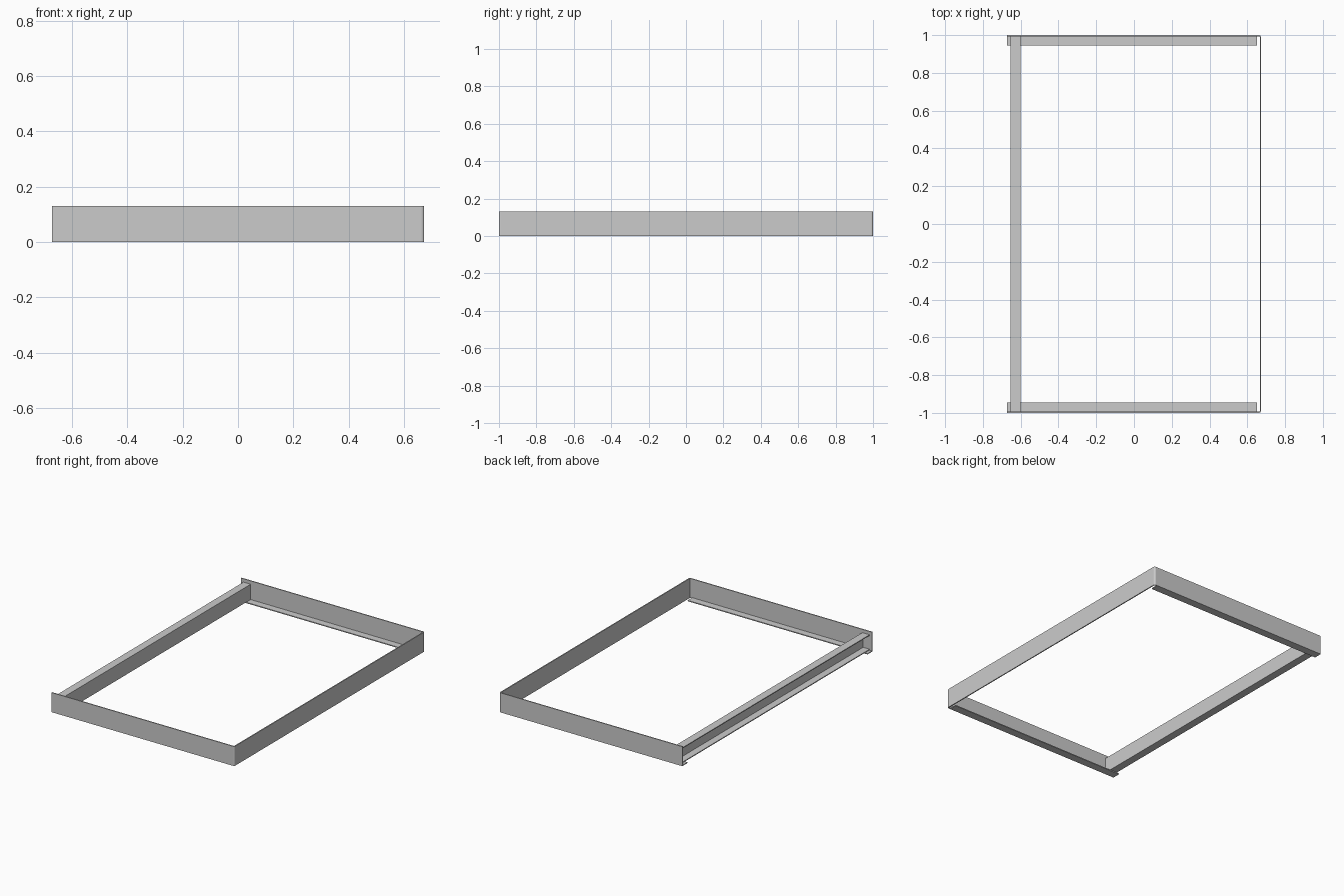
import bpy, bmesh, math
from mathutils import Vector

if "Cube" in bpy.data.objects:
    bpy.data.objects.remove(bpy.data.objects["Cube"])

X, Y, H = 0.673, 1.0, 0.13   # half width, half length, wall height
T = 0.007                    # sheet thickness

grey = bpy.data.materials.new("light grey metal")
grey.diffuse_color = (0.6, 0.6, 0.6, 1)
grey.use_nodes = True
grey.node_tree.nodes["Principled BSDF"].inputs["Base Color"].default_value = grey.diffuse_color


def prism(name, profile, offset):
    """Extrude a closed 3D profile along an offset vector."""
    bm = bmesh.new()
    face = bm.faces.new([bm.verts.new(p) for p in profile])
    res = bmesh.ops.extrude_face_region(bm, geom=[face])
    verts = [v for v in res["geom"] if isinstance(v, bmesh.types.BMVert)]
    bmesh.ops.translate(bm, verts=verts, vec=Vector(offset))
    bmesh.ops.recalc_face_normals(bm, faces=bm.faces)
    me = bpy.data.meshes.new(name)
    bm.to_mesh(me)
    bm.free()
    me.materials.append(grey)
    ob = bpy.data.objects.new(name, me)
    bpy.context.collection.objects.link(ob)
    return ob


def arc(cx, cy, r, a0, a1, n=4):
    return [(cx + r * math.cos(math.radians(a0 + (a1 - a0) * i / n)),
             cy + r * math.sin(math.radians(a0 + (a1 - a0) * i / n)))
            for i in range(n + 1)]


# Bent U-shaped outer wall, open on the left
R = 0.011
outer = ([(-X, -Y)] + arc(X - R, -Y + R, R, -90, 0)
         + arc(X - R, Y - R, R, 0, 90) + [(-X, Y)])
inner = ([(-X, -Y + T)] + arc(X - R, -Y + R, R - T, -90, 0)
         + arc(X - R, Y - R, R - T, 0, 90) + [(-X, Y - T)])
prism("outer_wall", [(x, y, 0) for x, y in outer + inner[::-1]], (0, 0, H))

# Bottom flanges folded inwards along front and back walls
for name, s in (("front_flange", -1), ("back_flange", 1)):
    a, b = s * (Y - T), s * 0.946
    prism(name, [(-X, a, 0), (-X, b, 0), (-X, b, 0.006), (-X, a, 0.006)],
          (X + 0.65, 0, 0))

# C-channel cross bar on the left, opening outwards
x0, x1, z0, z1, t = -0.655, -0.602, 0.006, 0.108, 0.006
channel = [(x0, z0), (x1, z0), (x1, z1), (x0, z1),
           (x0, z1 - t), (x1 - t, z1 - t), (x1 - t, z0 + t), (x0, z0 + t)]
prism("cross_channel", [(x, -Y + T, z) for x, z in channel],
      (0, 2 * (Y - T), 0))
